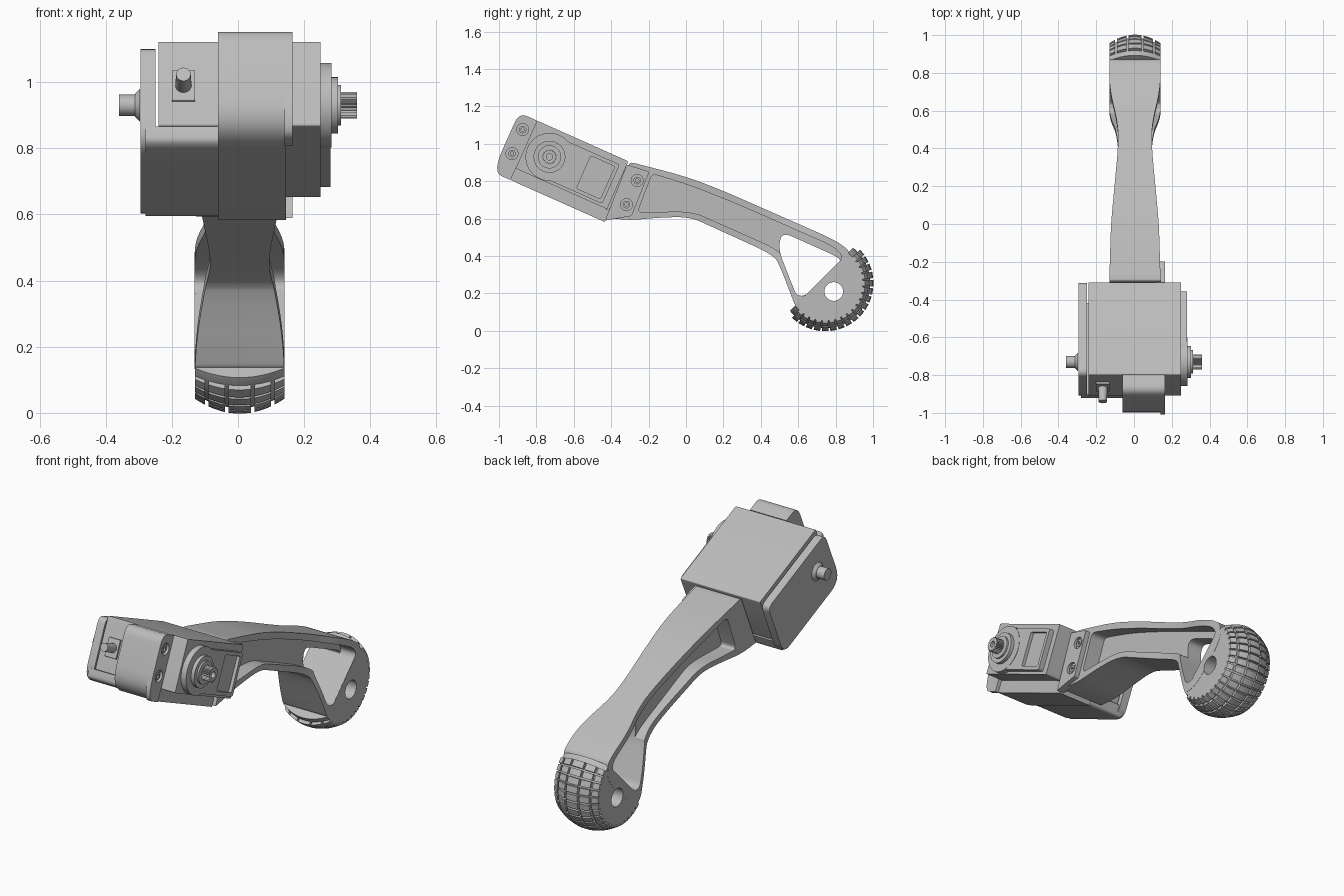
import bpy, bmesh, math
from mathutils import Matrix, Vector

cube = bpy.data.objects.get("Cube")
if cube:
    bpy.data.objects.remove(cube, do_unlink=True)

grey = bpy.data.materials.new("plain grey")
grey.use_nodes = True
grey.diffuse_color = (0.5, 0.5, 0.5, 1)
grey.node_tree.nodes["Principled BSDF"].inputs["Base Color"].default_value = (0.5, 0.5, 0.5, 1)

# Tilted frame of the motor, with its origin on the output shaft
MOTOR = Matrix.Translation((0, -0.73, 0.93)) @ Matrix.Rotation(math.radians(-24), 4, 'X')
WORLD = Matrix.Identity(4)


def finish(name, bm, frame=WORLD):
    bm.transform(frame)
    bmesh.ops.recalc_face_normals(bm, faces=bm.faces)
    mesh = bpy.data.meshes.new(name)
    bm.to_mesh(mesh)
    bm.free()
    mesh.materials.append(grey)
    ob = bpy.data.objects.new(name, mesh)
    bpy.context.collection.objects.link(ob)
    return ob


def rounded(pts, default=0.0, steps=6):
    """Round each corner of a polygon; a third value is that corner's own radius."""
    out = []
    for i, p in enumerate(pts):
        a, b, c = (Vector(q[:2]) for q in (pts[i - 1], p, pts[(i + 1) % len(pts)]))
        r = p[2] if len(p) > 2 else default
        if r == 0:
            out.append(b)
            continue
        s = b + (a - b).normalized() * min(r, (a - b).length * 0.48)
        e = b + (c - b).normalized() * min(r, (c - b).length * 0.48)
        for k in range(steps + 1):
            t = k / steps
            out.append(s * (1 - t) ** 2 + b * 2 * t * (1 - t) + e * t * t)
    return out


def loft(name, low, high, frame=WORLD):
    """Closed solid between two matching loops."""
    bm = bmesh.new()
    a = [bm.verts.new(p) for p in low]
    b = [bm.verts.new(p) for p in high]
    bm.faces.new(a)
    bm.faces.new(b)
    for i in range(len(a)):
        bm.faces.new((a[i - 1], a[i], b[i], b[i - 1]))
    return finish(name, bm, frame)


def prism(name, pts, x0, x1, frame=WORLD, r=0.0):
    pts = rounded(pts, r)
    return loft(name, [(x0, p.x, p.y) for p in pts], [(x1, p.x, p.y) for p in pts], frame)


def rect(y0, y1, z0, z1):
    return [(y0, z0), (y1, z0), (y1, z1), (y0, z1)]


def disc(name, c, r0, x0, x1, frame=MOTOR, r1=None, n=40, tooth=0.0):
    r1 = r0 if r1 is None else r1

    def ring(x, r):
        return [(x, c[0] + (r - tooth * (i % 2)) * math.cos(math.tau * i / n),
                 c[1] + (r - tooth * (i % 2)) * math.sin(math.tau * i / n)) for i in range(n)]
    return loft(name, ring(x0, r0), ring(x1, r1), frame)


def boolean(ob, cutter, op='DIFFERENCE'):
    mod = ob.modifiers.new("cut", 'BOOLEAN')
    mod.operation, mod.solver, mod.object = op, 'EXACT', cutter
    bpy.ops.object.select_all(action='DESELECT')
    bpy.context.view_layer.objects.active = ob
    ob.select_set(True)
    bpy.ops.object.modifier_apply(modifier=mod.name)
    bpy.data.objects.remove(cutter, do_unlink=True)


# Motor body, with a recessed frame on its gearbox side
prism("motor_body", rect(-0.14, 0.395, -0.13, 0.15), -0.24, 0.25, MOTOR, 0.008)
panel = prism("gearbox_panel", rect(0.0, 0.36, -0.115, 0.115), 0.24, 0.28, MOTOR, 0.015)
boolean(panel, prism("cutter", rect(0.2, 0.34, -0.095, 0.095), 0.262, 0.3, MOTOR, 0.01))
disc("gearbox_boss", (0, 0), 0.128, 0.24, 0.282, n=48)
disc("shaft_collar", (0, 0), 0.085, 0.28, 0.302)
disc("shaft_bearing", (0, 0), 0.062, 0.3, 0.312)
spline = disc("output_spline", (0, 0), 0.04, 0.31, 0.36, n=48, tooth=0.006)
boolean(spline, disc("cutter", (0, 0), 0.017, 0.33, 0.4, n=20))

# Cable plug on the motor's front
prism("plug_base", rect(-0.15, -0.13, -0.05, 0.05), -0.2, -0.13, MOTOR, 0.004)
plug = disc("cable_plug", (0, 0), 0.025, 0, 0.09, WORLD, 0.022, 24)
plug.data.transform(MOTOR @ Matrix.Translation((-0.165, -0.14, 0.0)) @ Matrix.Rotation(math.pi, 4, 'Z')
                    @ Matrix.Rotation(math.pi / 2, 4, 'Z'))

# Side cover and floor of the motor tray
prism("side_cover", [(-0.135, -0.195, 0.09), (0.408, -0.195, 0.06), (0.408, 0.138, 0.04),
                     (-0.135, 0.138, 0.04)], -0.295, -0.25, MOTOR)
prism("tray_floor", [(-0.135, -0.13), (-0.135, -0.195, 0.09), (0.4, -0.195, 0.02), (0.4, -0.13)],
      -0.28, 0.145, MOTOR)
disc("idler_cone", (0, 0), 0.05, -0.296, -0.312, r1=0.034)
disc("idler_pin", (0, 0), 0.032, -0.3, -0.36)

# Bracket around the motor, with screwed flanges at both ends
prism("bracket", [(-0.245, 0.15, 0.06), (-0.14, 0.15), (-0.14, -0.13), (0.41, -0.13),
                  (0.41, -0.198), (-0.245, -0.198, 0.13)], -0.06, 0.145, MOTOR)
front_flange = prism("front_flange", [(-0.245, 0.15, 0.06), (-0.14, 0.15), (-0.14, -0.198),
                                      (-0.245, -0.198, 0.13)], 0.14, 0.165, MOTOR)
rear_flange = prism("rear_flange", [(0.395, 0.13), (0.52, 0.145, 0.01), (0.53, -0.11, 0.01),
                                    (0.41, -0.19)], 0.12, 0.165, MOTOR)
for flange, y in ((front_flange, -0.19), (rear_flange, 0.48)):
    for z in (-0.066, 0.075):
        boolean(flange, disc("cutter", (y, z), 0.032, 0.15, 0.2, n=28))
        screw = disc("screw", (y, z), 0.02, 0.14, 0.159, n=24)
        boolean(screw, disc("cutter", (y, z), 0.01, 0.15, 0.2, n=6))

# Arm: side outline, trimmed to a waisted plan, then pocketed and pierced
arm = prism("arm", [(-0.30, 0.90, 0.01), (-0.27, 0.895, 0.01), (0.0, 0.825), (0.2, 0.748),
                    (0.4, 0.66), (0.8, 0.484), (0.87, 0.43, 0.02), (0.88, 0.33), (0.68, 0.14),
                    (0.585, 0.13, 0.02), (0.505, 0.34), (0.47, 0.405), (0.14, 0.555),
                    (0.02, 0.61), (-0.15, 0.605), (-0.3, 0.59), (-0.43, 0.605, 0.01)],
            -0.3, 0.3, r=0.12)
half = [(0.136, -0.9), (0.134, -0.68), (0.127, -0.41), (0.108, -0.17), (0.089, 0.08),
        (0.09, 0.23), (0.136, 0.46), (0.136, 1.1)]
plan = rounded([(x, u, 0.1 if 0.1 > abs(u) - 0.5 else 0) for x, u in half]
               + [(-x, u, 0.1 if 0.1 > abs(u) - 0.5 else 0) for x, u in reversed(half)])
boolean(arm, loft("cutter", [(p.x + 0.005, p.y - 0.1, -0.2) for p in plan],
                  [(p.x + 0.005, p.y + 0.7, 1.4) for p in plan]), 'INTERSECT')
pocket = [(-0.18, 0.84, 0.03), (0.02, 0.778), (0.2, 0.708), (0.4, 0.622), (0.8, 0.446),
          (0.84, 0.39, 0.03), (0.625, 0.175, 0.03), (0.53, 0.385), (0.48, 0.44), (0.16, 0.582),
          (0.03, 0.64), (-0.26, 0.632, 0.03)]
for x0, x1 in ((0.05, 0.4), (-0.4, -0.04)):
    boolean(arm, prism("cutter", pocket, x0, x1, r=0.1))
boolean(arm, prism("cutter", [(0.51, 0.53, 0.06), (0.8, 0.4, 0.03), (0.83, 0.375, 0.02),
                              (0.635, 0.185, 0.03), (0.59, 0.19, 0.03), (0.495, 0.43, 0.06)],
                   -0.4, 0.4))

# Foot: half of a barrel with a flat top, pierced by an axle hole
FOOT = Matrix.Translation((0.005, 0.745, 0.255))
HALF_W = 0.135
bm = bmesh.new()
rings = []
for k in range(13):
    t = -1 + k / 6
    r = 0.24 - 0.04 * t * t
    rings.append([bm.verts.new((t * HALF_W, r * math.cos(math.tau * i / 72),
                                r * math.sin(math.tau * i / 72))) for i in range(72)])
for a, b in zip(rings, rings[1:]):
    for i in range(72):
        bm.faces.new((a[i - 1], a[i], b[i], b[i - 1]))
bm.faces.new(rings[0])
bm.faces.new(rings[-1])
cut = bmesh.ops.bisect_plane(bm, geom=bm.verts[:] + bm.edges[:] + bm.faces[:],
                             plane_co=(0, -0.02, 0.02), plane_no=(0, -1, 1), clear_outer=True)
bmesh.ops.contextual_create(bm, geom=[e for e in cut["geom_cut"] if isinstance(e, bmesh.types.BMEdge)])
foot = finish("foot", bm, FOOT)
for part in (foot, arm):
    boolean(part, disc("cutter", (0.79, 0.21), 0.05, -0.4, 0.4, WORLD))

# Tread: rows of raised blocks around the foot
bm = bmesh.new()
ROWS = 18
for t0, t1 in ((-1, -0.78), (-0.7, -0.33), (-0.25, 0.25), (0.33, 0.7), (0.78, 1)):
    for j in range(ROWS):
        a0 = math.radians(-135 + 180 * (j + 0.1) / ROWS)
        a1 = math.radians(-135 + 180 * (j + 0.88) / ROWS)
        loops = []
        for k in range(4):
            t = t0 + (t1 - t0) * k / 3
            hi, lo = 0.258 - 0.045 * t * t, 0.225 - 0.04 * t * t
            loops.append([bm.verts.new((t * HALF_W, r * math.cos(a), r * math.sin(a)))
                          for r, a in ((lo, a0), (hi, a0), (hi, a1), (lo, a1))])
        bm.faces.new(loops[0])
        bm.faces.new(loops[-1])
        for p, q in zip(loops, loops[1:]):
            for i in range(4):
                bm.faces.new((p[i - 1], p[i], q[i], q[i - 1]))
finish("foot_tread", bm, FOOT)

# Smooth curved surfaces, keep edges sharp
bpy.ops.object.select_all(action='DESELECT')
for ob in bpy.context.scene.objects:
    if ob.type == 'MESH':
        ob.select_set(True)
        bpy.context.view_layer.objects.active = ob
bpy.ops.object.shade_smooth_by_angle(angle=math.radians(30))
